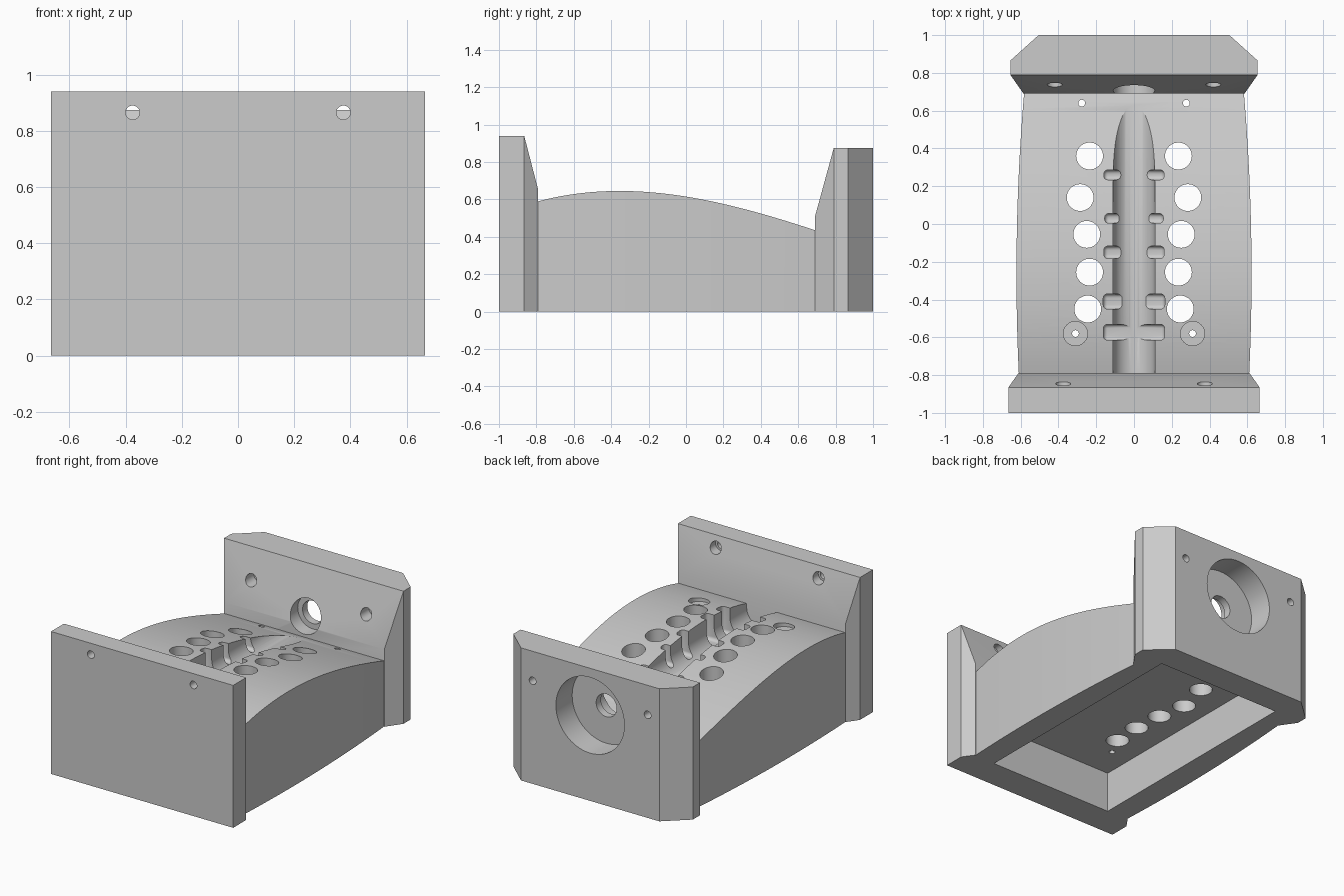
import bpy
import bmesh
import math
from mathutils import Matrix

cube = bpy.data.objects.get("Cube")
if cube:
    bpy.data.objects.remove(cube, do_unlink=True)

grey = bpy.data.materials.new("plain grey")
grey.use_nodes = True
COLOUR = (0.6, 0.6, 0.6, 1)
grey.diffuse_color = COLOUR
grey.node_tree.nodes["Principled BSDF"].inputs["Base Color"].default_value = COLOUR


def make_object(name, bm):
    bmesh.ops.recalc_face_normals(bm, faces=bm.faces)
    mesh = bpy.data.meshes.new(name)
    bm.to_mesh(mesh)
    bm.free()
    mesh.materials.append(grey)
    obj = bpy.data.objects.new(name, mesh)
    bpy.context.collection.objects.link(obj)
    return obj


def loft(name, sections):
    """Solid standing on the ground through rectangles (y, half width, height)."""
    bm = bmesh.new()
    rings = [[bm.verts.new(p) for p in ((-w, y, 0), (w, y, 0), (w, y, h), (-w, y, h))]
             for y, w, h in sections]
    for a, b in zip(rings, rings[1:]):
        for i in range(4):
            j = (i + 1) % 4
            bm.faces.new((a[i], a[j], b[j], b[i]))
    bm.faces.new(rings[0])
    bm.faces.new(rings[-1])
    return make_object(name, bm)


def cut(target, bm):
    """Subtract a bmesh solid from the target and drop the cutter."""
    cutter = make_object("cutter", bm)
    cutter.hide_render = True
    mod = target.modifiers.new("cut", 'BOOLEAN')
    mod.operation = 'DIFFERENCE'
    mod.solver = 'EXACT'
    mod.object = cutter
    bpy.context.view_layer.objects.active = target
    bpy.ops.object.modifier_apply(modifier=mod.name)
    bpy.data.objects.remove(cutter, do_unlink=True)


def box(x0, x1, y0, y1, z0, z1, bevel=0):
    bm = bmesh.new()
    size = Matrix.Diagonal((x1 - x0, y1 - y0, z1 - z0, 1))
    centre = Matrix.Translation(((x0 + x1) / 2, (y0 + y1) / 2, (z0 + z1) / 2))
    bmesh.ops.create_cube(bm, size=1, matrix=centre @ size)
    if bevel:
        bmesh.ops.bevel(bm, geom=bm.edges[:], offset=bevel, segments=5,
                        profile=0.5, affect='EDGES')
    return bm


def drill(target, axis, a, b, lo, hi, radius, sides=40):
    """Round hole along y at (x, z) = (a, b), or along z at (x, y) = (a, b)."""
    mid = (lo + hi) / 2
    if axis == 'Y':
        place = Matrix.Translation((a, mid, b)) @ Matrix.Rotation(math.pi / 2, 4, 'X')
    else:
        place = Matrix.Translation((a, b, mid))
    bm = bmesh.new()
    bmesh.ops.create_cone(bm, cap_ends=True, segments=sides, radius1=radius,
                          radius2=radius, depth=hi - lo, matrix=place)
    cut(target, bm)


# Arched body with gently bowed sides
FRONT, BACK, STEPS = -0.79, 0.69, 36


def body_section(y):
    t = y - FRONT
    width = 0.61 + 0.0273 * t - 0.0444 * t * (t - 0.44)
    height = 0.59 + 0.131 * t + t * (y + 0.37) * (0.0668 * y - 0.2684)
    return y, width, height


body = loft("arched_body", [body_section(FRONT + (BACK - FRONT) * i / STEPS)
                            for i in range(STEPS + 1)])
front_plate = loft("front_plate", [(-1, 0.665, 0.94), (-0.865, 0.665, 0.94),
                                   (FRONT, 0.612, 0.65)])
back_plate = loft("back_plate", [(BACK, 0.585, 0.51), (0.79, 0.655, 0.875),
                                 (0.865, 0.655, 0.875), (1, 0.505, 0.875)])

# Rectangular pocket underneath
CEILING = 0.27
for part in (body, front_plate, back_plate):
    cut(part, box(-0.457, 0.457, -0.797, 0.81, -0.1, CEILING))

# Round-bottomed channel along the top of the body
AXIS_Z = 0.565
drill(body, 'Y', 0, AXIS_Z, -0.9, 0.8, 0.11, 64)
cut(body, box(-0.11, 0.11, -0.9, 0.285, AXIS_Z, 0.9))

# Rounded cross slots: y, half length, half width, floor height
for y, length, width, floor in ((0.26, 0.16, 0.026, 0.48), (0.03, 0.155, 0.026, 0.488),
                                (-0.15, 0.16, 0.033, 0.48), (-0.41, 0.163, 0.04, 0.475),
                                (-0.573, 0.162, 0.042, 0.456)):
    cut(body, box(-length, length, y - width, y + width, floor, 0.9, 0.022))

# Mirrored holes through the body and both plates
for side in (-1, 1):
    for x, y in ((0.235, 0.36), (0.285, 0.14), (0.25, -0.055),
                 (0.235, -0.255), (0.245, -0.45)):
        drill(body, 'Z', side * x, y, 0.2, 0.9, 0.071)
    drill(body, 'Z', side * 0.31, -0.58, 0.6, 0.9, 0.064)
    drill(body, 'Z', side * 0.31, -0.58, 0.2, 0.9, 0.018, 20)
    drill(body, 'Z', side * 0.277, 0.64, 0.2, 0.9, 0.018, 20)
    drill(front_plate, 'Y', side * 0.375, 0.865, -1.1, -0.7, 0.025, 24)
    drill(front_plate, 'Y', side * 0.375, 0.865, -0.9, -0.7, 0.04, 24)
    drill(back_plate, 'Y', side * 0.42, 0.68, 0.6, 1.1, 0.025, 24)
    drill(back_plate, 'Y', side * 0.42, 0.68, 0.6, 0.82, 0.04, 24)

# Stepped centre bore of the back plate
drill(back_plate, 'Y', 0, AXIS_Z, 0.83, 1.1, 0.25, 64)
drill(back_plate, 'Y', 0, AXIS_Z, 0.6, 1.1, 0.075, 48)
drill(back_plate, 'Y', 0, AXIS_Z, 0.6, 0.78, 0.11, 64)

# Smooth curves, sharp edges
for obj in bpy.context.view_layer.objects:
    obj.select_set(obj in (body, front_plate, back_plate))
bpy.context.view_layer.objects.active = body
bpy.ops.object.shade_smooth_by_angle(angle=math.radians(30))
